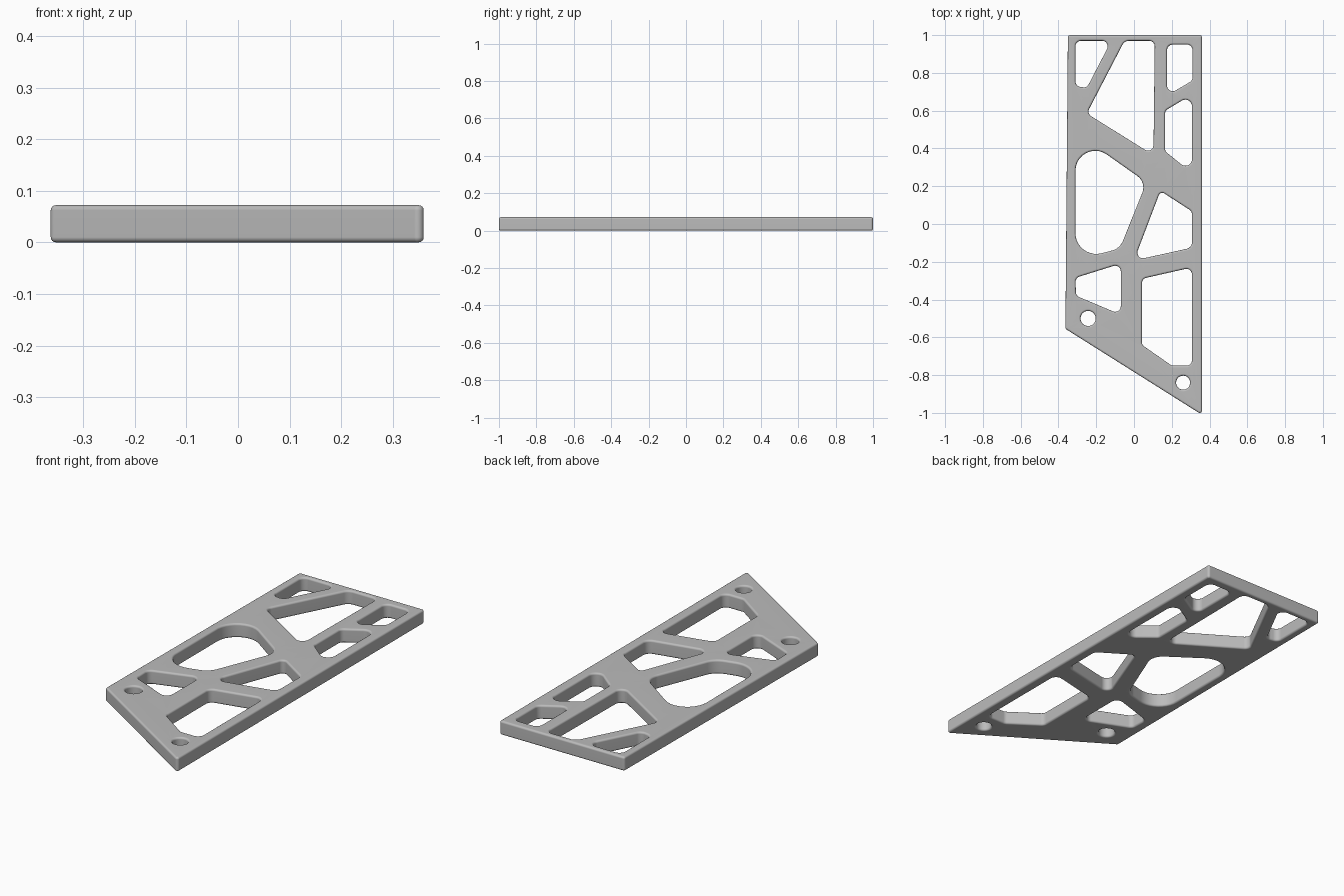
import bpy
import bmesh
import math
from mathutils import Vector

cube = bpy.data.objects.get("Cube")
if cube:
    bpy.data.objects.remove(cube, do_unlink=True)

UNIT = 0.01          # profile coordinates are in hundredths
THICKNESS = 0.072
BEVEL = 0.01
ARC_STEPS = 10
BEVEL_STEPS = 4

# Plate outline, then the window cut-outs: corner points with corner radii
outline = ([(-35, 100), (36, 100), (36, -101), (-36.3, -55.5)], [1.2])
windows = [
    ([(-31, 97), (-12, 97), (-25, 72), (-31, 73)], [3]),
    ([(-5, 97), (11, 97), (10.3, 36.5), (-25, 58.5)], [4, 3, 3, 3]),
    ([(17.5, 95), (31, 95), (31, 76), (17.5, 68)], [3]),
    ([(16.5, 60), (30.7, 68.5), (30.7, 27), (16.5, 38.5)], [2.5, 3.5, 3.5, 2.5]),
    ([(-31, 48.5), (6.6, 22), (-7.5, -13), (-31, -19)], [10.5, 7.5, 8.5, 11]),
    ([(14, 17.5), (30.7, 6.7), (30.7, -12.5), (0, -19.3)], [2, 3, 3.5, 3]),
    ([(-31, -28.5), (-7, -21), (-7, -48), (-30.7, -38)], [3]),
    ([(4.2, -29), (30.7, -23), (30.7, -75), (20, -75), (4.2, -64)], [3]),
]
# Screw holes: centre and radius
screw_holes = [((-24.3, -50), 4), ((26, -84), 3.7)]


def rounded_loop(corners, radii):
    """Points and outward normals of a convex polygon with rounded corners."""
    pts = [Vector(c) * UNIT for c in corners]
    loop = []
    for i, p in enumerate(pts):
        r = radii[i % len(radii)] * UNIT
        back = (pts[i - 1] - p).normalized()
        ahead = (pts[(i + 1) % len(pts)] - p).normalized()
        inward = (back + ahead).normalized()
        centre = p + inward * r / math.sin(back.angle(ahead) / 2)
        normals = []
        for edge in (back, ahead):
            n = Vector((-edge.y, edge.x))
            normals.append(n if n.dot(inward) < 0 else -n)
        for k in range(ARC_STEPS + 1):
            n = normals[0].slerp(normals[1], k / ARC_STEPS)
            loop.append((centre + n * r, n))
    return loop


def circle_loop(centre, radius, steps=32):
    loop = []
    for k in range(steps):
        a = math.tau * k / steps
        n = Vector((math.cos(a), math.sin(a)))
        loop.append(((Vector(centre) + n * radius) * UNIT, n))
    return loop


# Edge section: (setback from the wall, height), rounded at bottom and top
quarter = [math.pi / 2 * k / BEVEL_STEPS for k in range(BEVEL_STEPS + 1)]
lower = [(BEVEL * (1 - math.sin(a)), BEVEL * (1 - math.cos(a))) for a in quarter]
section = lower + [(d, THICKNESS - z) for d, z in reversed(lower)]

bm = bmesh.new()
cap_edges = {0: [], len(section) - 1: []}


def add_wall(loop, side):
    """Loft one loop through the edge section; side is -1 outside, 1 in a hole."""
    rings = []
    for setback, z in section:
        ring = []
        for p, n in loop:
            q = p + n * setback * side
            ring.append(bm.verts.new((q.x, q.y, z)))
        rings.append(ring)
    count = len(loop)
    for low, high in zip(rings, rings[1:]):
        for i in range(count):
            j = (i + 1) % count
            bm.faces.new((low[i], low[j], high[j], high[i]))
    for level, edges in cap_edges.items():
        ring = rings[level]
        edges += [bm.edges.get((ring[i - 1], ring[i])) for i in range(count)]


add_wall(rounded_loop(*outline), -1)
for window in windows:
    add_wall(rounded_loop(*window), 1)
for hole in screw_holes:
    add_wall(circle_loop(*hole), 1)

# Flat bottom and top faces around all the openings
for edges in cap_edges.values():
    bmesh.ops.triangle_fill(bm, edges=edges, use_beauty=True, normal=(0, 0, 1))
bmesh.ops.recalc_face_normals(bm, faces=bm.faces)

mesh = bpy.data.meshes.new("cutout_plate")
bm.to_mesh(mesh)
bm.free()
plate = bpy.data.objects.new("cutout_plate", mesh)
bpy.context.scene.collection.objects.link(plate)

# Single grey material
grey = bpy.data.materials.new("plain_grey")
grey.use_nodes = True
colour = (0.5, 0.5, 0.5, 1)
grey.diffuse_color = colour
grey.node_tree.nodes["Principled BSDF"].inputs["Base Color"].default_value = colour
mesh.materials.append(grey)

# Smooth rounded edges, with large faces kept flat
bpy.ops.object.select_all(action="DESELECT")
plate.select_set(True)
bpy.context.view_layer.objects.active = plate
bpy.ops.object.shade_smooth_by_angle(angle=math.radians(35))
weighted = plate.modifiers.new("flat_faces", "WEIGHTED_NORMAL")
weighted.keep_sharp = True
